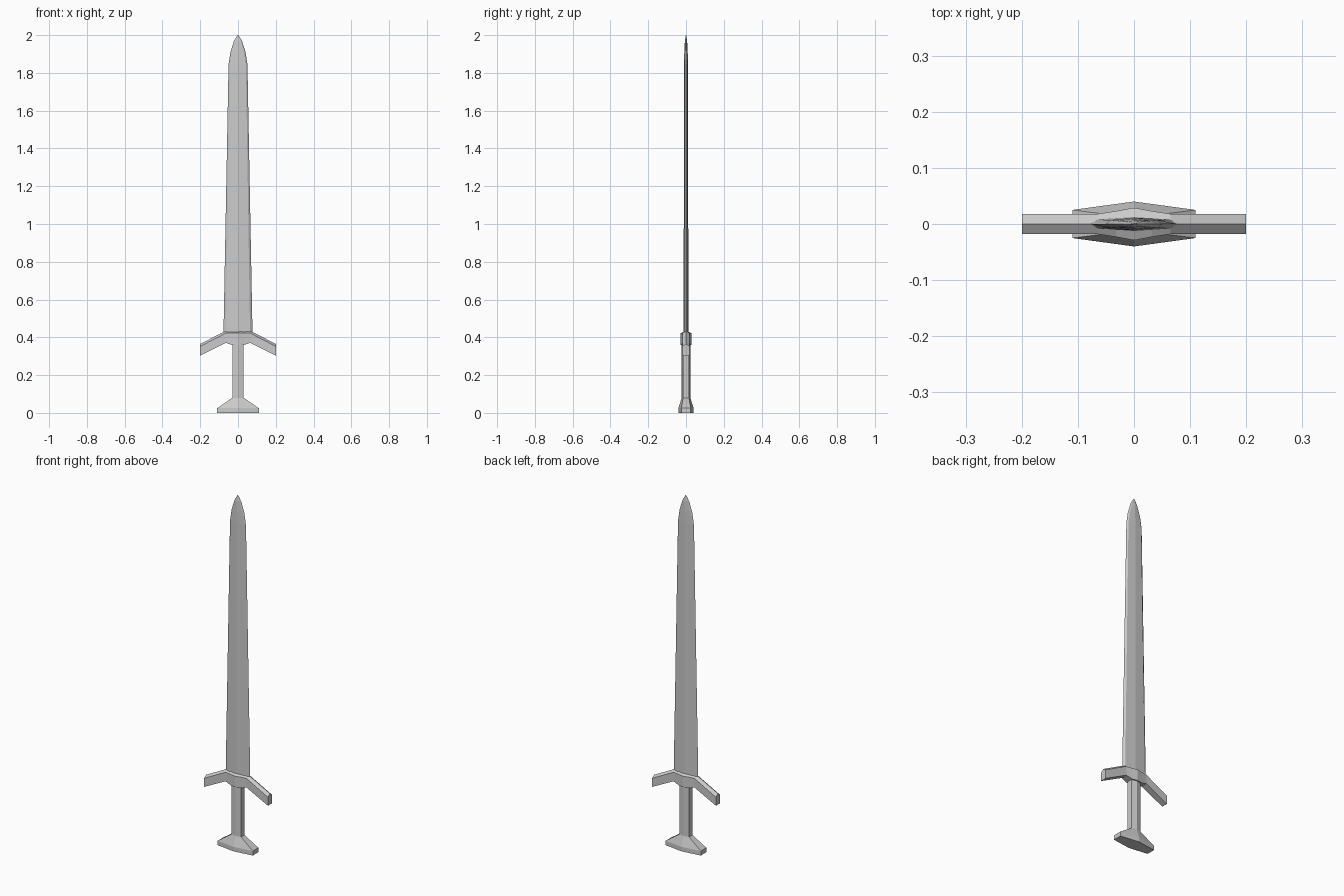
import bpy, bmesh

if "Cube" in bpy.data.objects:
    bpy.data.objects.remove(bpy.data.objects["Cube"])


def loft(name, rings):
    """Skin a closed solid through rings with equal point counts."""
    bm = bmesh.new()
    loops = [[bm.verts.new(p) for p in ring] for ring in rings]
    n = len(loops[0])
    for a, b in zip(loops, loops[1:]):
        for i in range(n):
            j = (i + 1) % n
            bm.faces.new((a[i], a[j], b[j], b[i]))
    bm.faces.new(loops[0])
    bm.faces.new(loops[-1])
    bmesh.ops.remove_doubles(bm, verts=bm.verts, dist=1e-5)
    bmesh.ops.recalc_face_normals(bm, faces=bm.faces)
    mesh = bpy.data.meshes.new(name)
    bm.to_mesh(mesh)
    bm.free()
    obj = bpy.data.objects.new(name, mesh)
    bpy.context.collection.objects.link(obj)
    return obj


def hilt_ring(z, w, side, mid):
    """Flat-ended hexagon, thickest on the centre line."""
    return [(w, -side, z), (w, side, z), (0, mid, z),
            (-w, side, z), (-w, -side, z), (0, -mid, z)]


def blade_ring(z, w, inner, side, mid):
    """Sharp-edged section with a central ridge and edge bevels."""
    return [(w, 0, z), (inner, side, z), (0, mid, z), (-inner, side, z),
            (-w, 0, z), (-inner, -side, z), (0, -mid, z), (inner, -side, z)]


def guard_ring(x, top, shoulder, bottom, half):
    """Roof-topped section of the crossguard."""
    return [(x, 0, top), (x, half, shoulder), (x, half, bottom),
            (x, -half, bottom), (x, -half, shoulder)]


# Blade: long taper, then a rounded point
loft("blade", [blade_ring(*s) for s in (
    (0.415, 0.077, 0.064, 0.008, 0.0125),
    (1.845, 0.050, 0.042, 0.007, 0.011),
    (1.91, 0.040, 0.032, 0.006, 0.009),
    (1.97, 0.021, 0.016, 0.004, 0.006),
    (2.0, 0.003, 0.002, 0.001, 0.001))])

# Crossguard: drooping arms mirrored about the centre
arm = [(0.2, 0.365, 0.352, 0.303, 0.018),
       (0.065, 0.435, 0.422, 0.371, 0.018),
       (0.032, 0.435, 0.422, 0.36, 0.023),
       (0.0, 0.435, 0.422, 0.36, 0.029)]
stations = [(-s[0],) + s[1:] for s in arm[:-1]] + arm[::-1]
loft("crossguard", [guard_ring(*s) for s in stations])

# Grip
loft("grip", [hilt_ring(z, 0.03, 0.015, 0.023) for z in (0.08, 0.365)])

# Pommel: short base block flaring out from the grip
loft("pommel", [hilt_ring(0.0, 0.11, 0.025, 0.04),
                hilt_ring(0.025, 0.11, 0.025, 0.04),
                hilt_ring(0.08, 0.03, 0.015, 0.023)])
